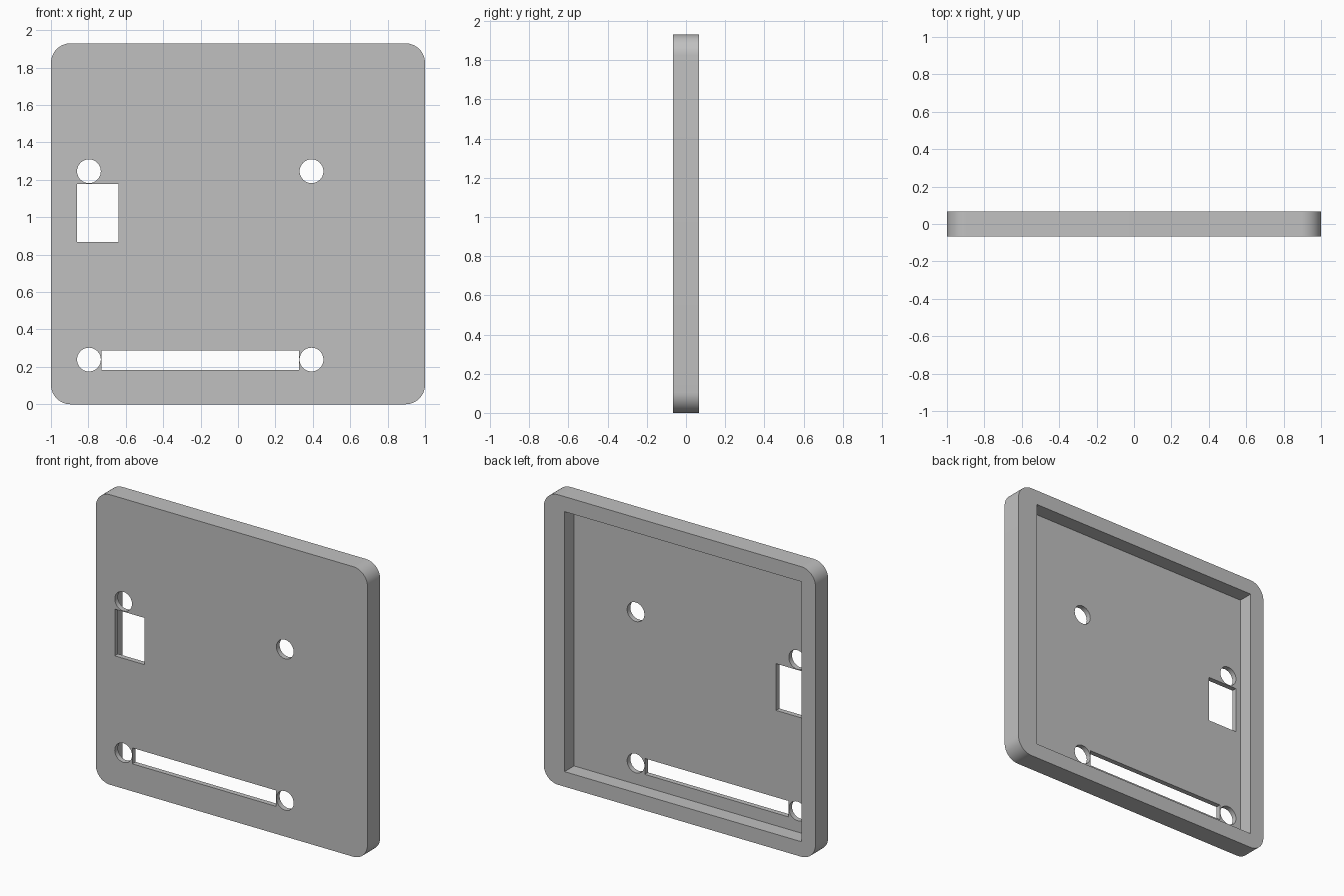
import bpy, bmesh, math

if "Cube" in bpy.data.objects:
    bpy.data.objects.remove(bpy.data.objects["Cube"], do_unlink=True)

WIDTH, HEIGHT, DEPTH = 2.0, 1.93, 0.134
CORNER, FLOOR = 0.105, 0.034
FRONT, BACK = -DEPTH / 2, DEPTH / 2

grey = bpy.data.materials.new("plain grey")
grey.use_nodes = True
grey.diffuse_color = (0.53, 0.53, 0.53, 1)
grey.node_tree.nodes["Principled BSDF"].inputs["Base Color"].default_value = (0.53, 0.53, 0.53, 1)


def prism(name, outline, y0, y1):
    """Extrude an (x, z) outline from y0 to y1."""
    bm = bmesh.new()
    face = bm.faces.new([bm.verts.new((x, y0, z)) for x, z in outline])
    moved = bmesh.ops.extrude_face_region(bm, geom=[face])["geom"]
    verts = [v for v in moved if isinstance(v, bmesh.types.BMVert)]
    bmesh.ops.translate(bm, verts=verts, vec=(0, y1 - y0, 0))
    bmesh.ops.recalc_face_normals(bm, faces=bm.faces)
    mesh = bpy.data.meshes.new(name)
    bm.to_mesh(mesh)
    bm.free()
    mesh.materials.append(grey)
    obj = bpy.data.objects.new(name, mesh)
    bpy.context.collection.objects.link(obj)
    return obj


def arc(cx, cz, radius, start, sweep, steps):
    angles = [math.radians(start + sweep * i / steps) for i in range(steps + 1)]
    return [(cx + radius * math.cos(a), cz + radius * math.sin(a)) for a in angles]


def box(x0, x1, z0, z1):
    return [(x0, z0), (x1, z0), (x1, z1), (x0, z1)]


# Rounded outer shell
right, top = WIDTH / 2 - CORNER, HEIGHT - CORNER
outline = []
for i, (x, z) in enumerate([(right, top), (-right, top), (-right, CORNER), (right, CORNER)]):
    outline += arc(x, z, CORNER, 90 * i, 90, 12)
panel = prism("cover_panel", outline, FRONT, BACK)

# Recess in the back, leaving a thin front wall and a rim
cutters = [prism("recess_cutter", box(-0.897, 0.847, 0.10, 1.83), FRONT + FLOOR, BACK + 0.1)]

# Square window and long slot through the front wall
for name, shape in (("window_cutter", box(-0.86, -0.64, 0.867, 1.178)),
                    ("slot_cutter", box(-0.731, 0.326, 0.183, 0.289))):
    cutters.append(prism(name, shape, FRONT - 0.05, FRONT + FLOOR + 0.05))

# Four round mounting holes
for x in (-0.797, 0.393):
    for z in (0.239, 1.246):
        ring = arc(x, z, 0.0635, 0, 360, 48)[:-1]
        cutters.append(prism("hole_cutter", ring, FRONT - 0.05, FRONT + FLOOR + 0.05))

# Cut everything and remove the cutters
bpy.ops.object.select_all(action="DESELECT")
panel.select_set(True)
bpy.context.view_layer.objects.active = panel
for cutter in cutters:
    cutter.hide_render = True
    mod = panel.modifiers.new("cut", "BOOLEAN")
    mod.operation, mod.solver, mod.object = "DIFFERENCE", "EXACT", cutter
    bpy.ops.object.modifier_apply(modifier=mod.name)
    bpy.data.objects.remove(cutter, do_unlink=True)

bpy.ops.object.shade_smooth_by_angle(angle=math.radians(30))
